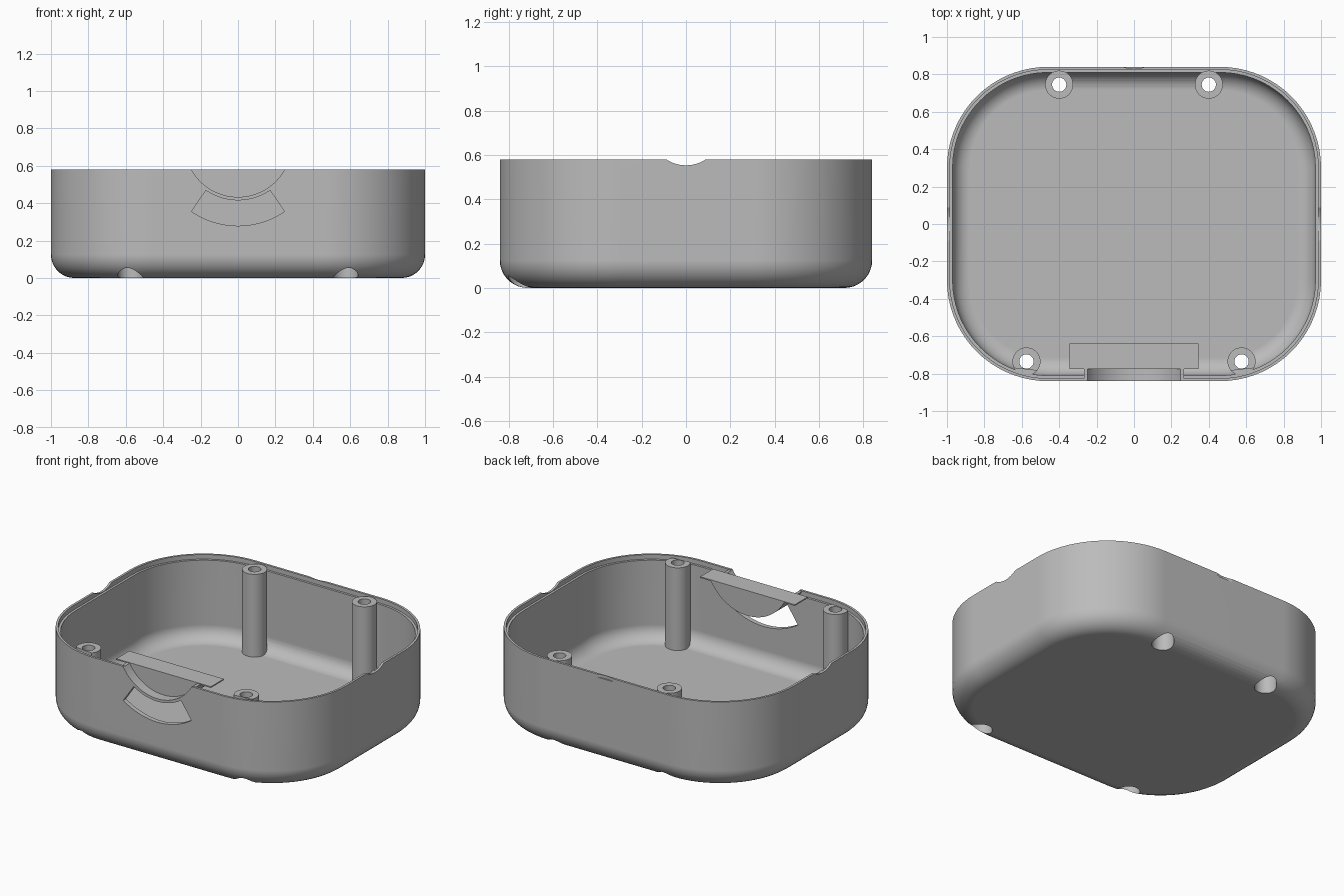
import bpy, bmesh, math
from mathutils import Vector

cube = bpy.data.objects.get("Cube")
if cube:
    bpy.data.objects.remove(cube, do_unlink=True)

grey = bpy.data.materials.new("plain grey")
grey.use_nodes = True
colour = (0.5, 0.5, 0.5, 1)
grey.diffuse_color = colour
grey.node_tree.nodes["Principled BSDF"].inputs["Base Color"].default_value = colour

HALF_X, HALF_Y, TOP = 1.0, 0.84, 0.58
CORNER, FILLET, WALL, LIP = 0.54, 0.125, 0.03, 0.015
DIAL_Z, DIAL_IN, DIAL_OUT, SLOT_OUT = 0.719, 0.286, 0.304, 0.44


def finish(name, bm):
    bmesh.ops.recalc_face_normals(bm, faces=bm.faces)
    mesh = bpy.data.meshes.new(name)
    bm.to_mesh(mesh)
    bm.free()
    mesh.materials.append(grey)
    obj = bpy.data.objects.new(name, mesh)
    bpy.context.collection.objects.link(obj)
    return obj


def ring(inset, z, segments=18):
    """Rounded rectangle loop, inset from the outer wall."""
    r = CORNER - inset
    pts = []
    for k, (sx, sy) in enumerate([(1, 1), (-1, 1), (-1, -1), (1, -1)]):
        cx, cy = sx * (HALF_X - CORNER), sy * (HALF_Y - CORNER)
        for i in range(segments + 1):
            a = math.pi / 2 * (k + i / segments)
            pts.append((cx + r * math.cos(a), cy + r * math.sin(a), z))
    return pts


def loft(name, loops):
    """Skin a stack of equal loops and cap both ends."""
    bm = bmesh.new()
    rows = [[bm.verts.new(p) for p in loop] for loop in loops]
    n = len(rows[0])
    for a, b in zip(rows, rows[1:]):
        for i in range(n):
            j = (i + 1) % n
            bm.faces.new((a[i], a[j], b[j], b[i]))
    bm.faces.new(rows[0])
    bm.faces.new(rows[-1])
    return finish(name, bm)


def fillet_rows(inset, floor, radius, steps=9):
    rows = []
    for i in range(steps + 1):
        a = math.pi / 2 * i / steps
        rows.append(ring(inset + radius * (1 - math.sin(a)),
                         floor + radius * (1 - math.cos(a))))
    return rows


def prism(name, pts, y0, y1):
    """Extrude an x-z outline along y."""
    return loft(name, [[(x, y, z) for x, z in pts] for y in (y0, y1)])


def arc(radius, half_angle, steps=40):
    """Arc below the dial centre, from -half_angle to half_angle."""
    return [(radius * math.sin(a), DIAL_Z - radius * math.cos(a))
            for a in (half_angle * (2 * i / steps - 1) for i in range(steps + 1))]


def cylinder(name, centre, radius, length, axis="Z", sides=40):
    bm = bmesh.new()
    bmesh.ops.create_cone(bm, cap_ends=True, segments=sides, radius1=radius,
                          radius2=radius, depth=length)
    turn = Vector((0, 0, 1)).rotation_difference(
        Vector((1, 0, 0)) if axis == "X" else Vector((0, 0, 1)))
    bmesh.ops.rotate(bm, verts=bm.verts, matrix=turn.to_matrix())
    bmesh.ops.translate(bm, verts=bm.verts, vec=centre)
    return finish(name, bm)


def box(name, centre, size, angle=0.0):
    bm = bmesh.new()
    bmesh.ops.create_cube(bm, size=1)
    bmesh.ops.scale(bm, verts=bm.verts, vec=size)
    obj = finish(name, bm)
    obj.location = centre
    obj.rotation_euler.z = angle
    return obj


def boolean(obj, tool, operation="DIFFERENCE"):
    tool.hide_render = True
    bpy.context.view_layer.update()
    mod = obj.modifiers.new("cut", "BOOLEAN")
    mod.operation, mod.object, mod.solver = operation, tool, "EXACT"
    bpy.context.view_layer.objects.active = obj
    bpy.ops.object.modifier_apply(modifier=mod.name)


def discard(*tools):
    for tool in tools:
        bpy.data.objects.remove(tool, do_unlink=True)


def smooth(obj):
    bpy.ops.object.select_all(action="DESELECT")
    obj.select_set(True)
    bpy.context.view_layer.objects.active = obj
    bpy.ops.object.shade_smooth_by_angle(angle=math.radians(30))


# Tray shell with a stepped rim
outer = fillet_rows(0, 0, FILLET) + [ring(0, TOP)]
inner = fillet_rows(WALL, WALL, FILLET - WALL) + [ring(WALL, TOP - 0.03)]
shell = loft("tray_shell", outer + [ring(LIP, TOP), ring(LIP, TOP - 0.03)] + inner[::-1])
hull = loft("hull_helper", outer)

# Finger scoop, curved slot, side dips and shallow dent at the back
cutters = [
    prism("scoop_cutter", arc(DIAL_IN, 1.5), -0.9, -0.775),
    prism("slot_cutter", arc(DIAL_OUT, 0.6) + arc(SLOT_OUT, 0.6)[::-1], -0.9, -0.7),
    cylinder("dip_cutter", (0, 0, 0.716), 0.163, 2.4, "X"),
    cylinder("dent_cutter", (0, HALF_Y + 0.17, TOP), 0.18, 0.04, sides=96),
]
for tool in cutters:
    boolean(shell, tool)
discard(*cutters)

# Screw posts, with holes and screw head recesses from below
posts = []
for name, x, y in [("front_left_post", 0.575, -0.735), ("front_right_post", -0.575, -0.735),
                   ("back_left_post", 0.4, 0.745), ("back_right_post", -0.4, 0.745)]:
    post = cylinder(name, (x, y, 0.2975), 0.075, 0.555)
    boolean(post, hull, "INTERSECT")
    hole = cylinder("hole_cutter", (x, y, 0.3), 0.038, 1.0)
    recess = cylinder("recess_cutter", (x, y, 0.1), 0.067, 0.4)
    for tool in (hole, recess):
        boolean(post, tool)
        boolean(shell, tool)
    discard(hole, recess)
    if y < 0:
        notch = box("notch_cutter", (x, y - 0.093, TOP), (0.3, 0.1, 0.06),
                    math.copysign(0.11, x))
        boolean(post, notch)
        discard(notch)
    posts.append(post)
discard(hull)

# Half-round housing behind the scoop, with its rim and cover plate
chord = math.acos((DIAL_Z - TOP + 0.004) / DIAL_OUT)
chord_in = math.acos((DIAL_Z - TOP + 0.004) / DIAL_IN)
housing = prism("dial_housing", arc(DIAL_OUT, chord), -0.775, -0.64)
rim = prism("dial_rim", arc(DIAL_OUT, chord) + arc(DIAL_IN, chord_in)[::-1], -0.825, -0.775)
plate = box("cover_plate", (0, -0.7075, TOP - 0.004), (0.69, 0.135, 0.008))

for obj in [shell, housing, rim, plate] + posts:
    smooth(obj)
shell.modifiers.new("even shading", "WEIGHTED_NORMAL").keep_sharp = True
